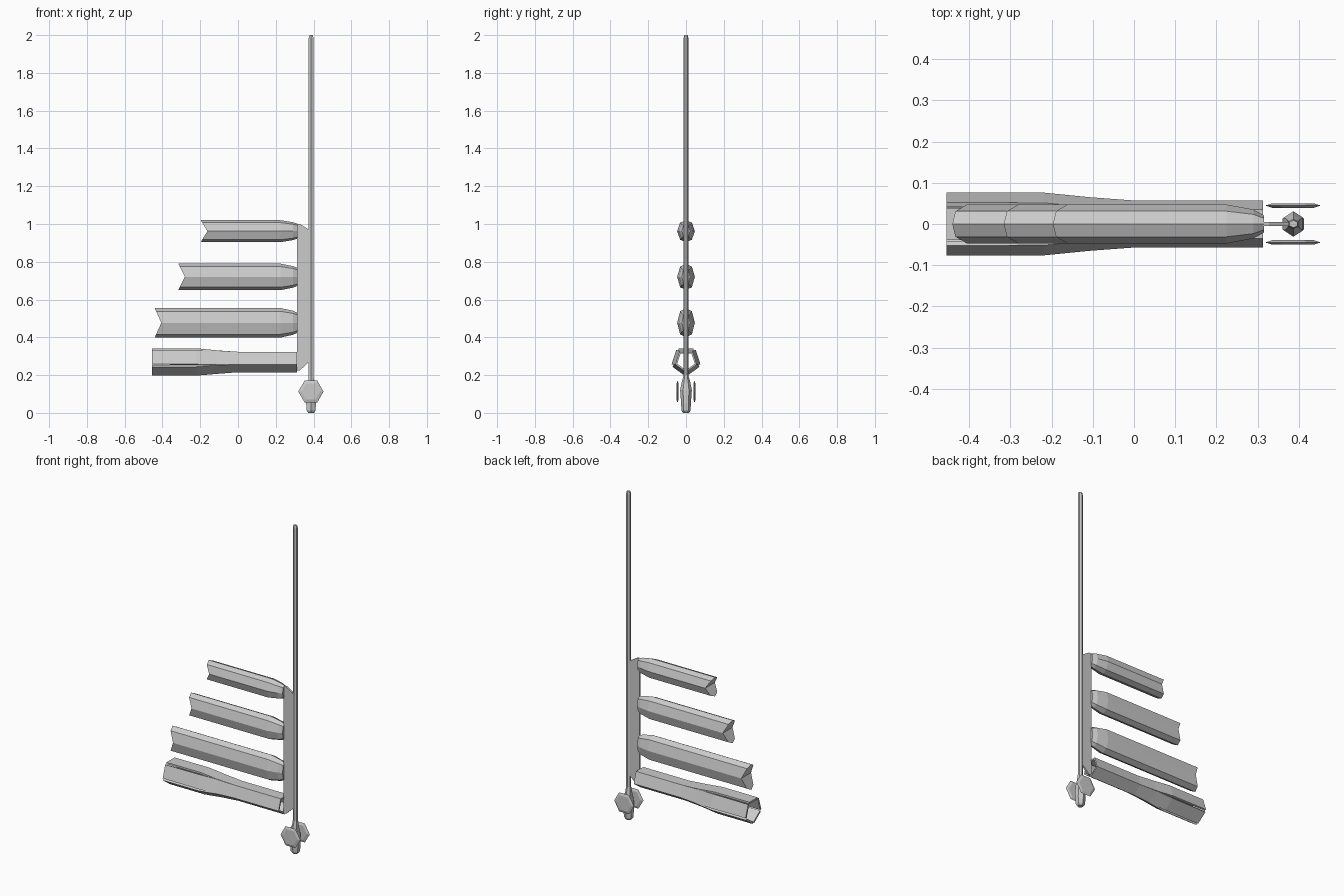
import bpy, math
from mathutils import Vector

if "Cube" in bpy.data.objects:
    bpy.data.objects.remove(bpy.data.objects["Cube"])

POLE_X = 0.387

def make(name, verts, faces):
    me = bpy.data.meshes.new(name)
    me.from_pydata([tuple(v) for v in verts], [], faces)
    ob = bpy.data.objects.new(name, me)
    bpy.context.collection.objects.link(ob)
    return ob

def loft(name, rings, caps=True):
    n = len(rings[0])
    verts = [v for r in rings for v in r]
    faces = [(i*n+j, i*n+(j+1) % n, (i+1)*n+(j+1) % n, (i+1)*n+j)
             for i in range(len(rings)-1) for j in range(n)]
    if caps:
        faces += [tuple(range(n))[::-1], tuple(range(len(verts)-n, len(verts)))]
    return make(name, verts, faces)

# Pole with swollen pommel at its foot: (z, x radius, y radius)
profile = [(0, .017, .016), (.012, .027, .024), (.05, .03, .026), (.12, .027, .031),
           (.165, .018, .022), (.2, .0145, .0125), (1.985, .0145, .0125), (2, .011, .009)]
loft("pole", [[(POLE_X + a*math.cos(t), b*math.sin(t), z)
               for t in [math.radians(30 + 60*k) for k in range(6)]]
              for z, a, b in profile])

# Hexagonal guard plates on both sides of the pommel
for side, label in ((-1, "front"), (1, "back")):
    rings = []
    for y, r in ((.039, .05), (.045, .067), (.050, .05)):
        rings.append([(POLE_X - .001 + r*math.cos(k*math.pi/3), side*y,
                       .113 + r*math.sin(k*math.pi/3)) for k in range(6)])
    if side > 0:
        rings.reverse()
    loft("guard_plate_" + label, rings)

# Thin spine joining the bars to the pole
outline = [(.312, .225), (.328, .225), (.376, .27), (.376, .97), (.328, 1.0), (.312, 1.0)]
loft("spine", [[(x, y, z) for x, z in outline] for y in (-.005, .005)])

# Three ridged bars with notched free ends and tapered roots
section = [(0, 1), (.66, .78), (1, 0), (.66, -.78), (0, -1), (-.66, -.78), (-1, 0), (-.66, .78)]
for i, (x0, zc, h) in enumerate([(-.197, .962, .058), (-.316, .72, .07), (-.441, .477, .078)]):
    rings = []
    for x, sy, sz, notch in ((x0, 1, 1, .035), (.225, 1, 1, 0), (.29, .75, .82, 0), (.315, .45, .68, 0)):
        rings.append([(x + notch*(1-abs(v)), u*.047*sy, zc + v*h*sz) for u, v in section])
    bar = loft("bar_%d" % (i+1), rings, caps=False)
    bar.data.clear_geometry()
    n = 8
    verts = [v for r in rings for v in r]
    faces = [(k*n+j, k*n+(j+1) % n, (k+1)*n+(j+1) % n, (k+1)*n+j) for k in range(3) for j in range(n)]
    faces += [(0, 7, 1), (1, 7, 6, 2), (2, 6, 5, 3), (3, 5, 4), tuple(range(24, 32))]
    bar.data.from_pydata(verts, [], faces)

# Open five-sided tube whose walls split into petals
ZC = .275
def corner(r, k):
    a = math.radians(54 + 72*k)
    return Vector((0, r*math.cos(a), ZC + r*math.sin(a)))

stations = [(.313, .060, 1), (0, .060, 1), (-.11, .069, .97), (-.22, .083, .82), (-.455, .083, .80)]
verts, faces = [], []
for k in range(5):
    base = len(verts)
    for x, r, f in stations:
        a, b = corner(r, k), corner(r, k+1)
        m = (a+b)/2
        verts += [m + (a-m)*f + Vector((x, 0, 0)), m + (b-m)*f + Vector((x, 0, 0))]
    for s in range(len(stations)-1):
        i = base + 2*s
        faces.append((i, i+2, i+3, i+1))
tube = make("petal_tube", verts, faces)
weld = tube.modifiers.new("weld", 'WELD')
weld.merge_threshold = .0005
wall = tube.modifiers.new("wall", 'SOLIDIFY')
wall.thickness = .011

# Consistent outward normals, with tube wall grown inward
import bmesh
for ob in bpy.context.collection.objects:
    bm = bmesh.new()
    bm.from_mesh(ob.data)
    if ob is tube:
        for f in bm.faces:
            c = f.calc_center_median()
            if f.normal.dot(Vector((0, c.y, c.z - ZC))) < 0:
                f.normal_flip()
    else:
        bmesh.ops.recalc_face_normals(bm, faces=bm.faces)
    bm.to_mesh(ob.data)
    bm.free()
wall.offset = -1
